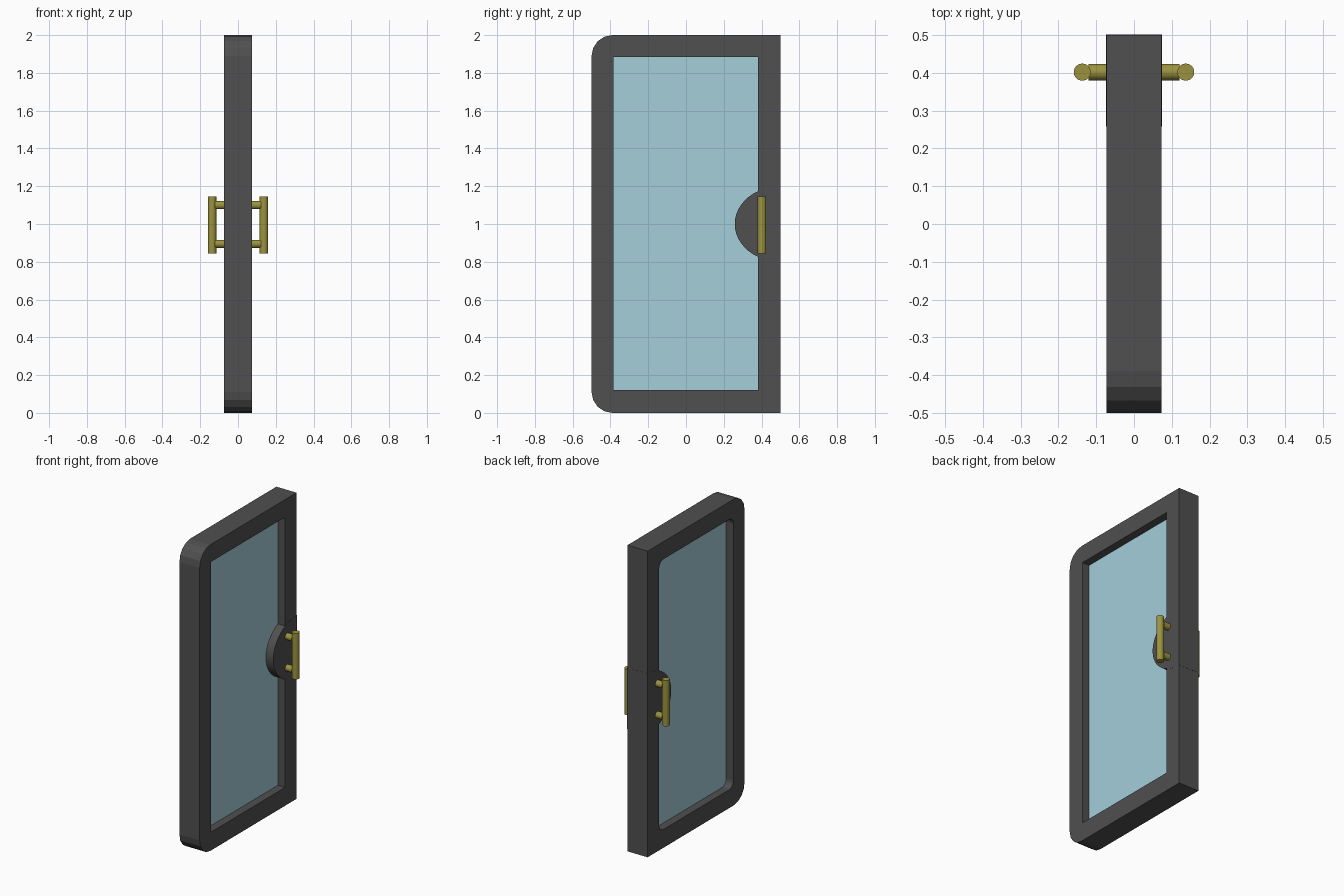
import bpy, bmesh
from math import cos, sin, pi
from mathutils import Matrix

if "Cube" in bpy.data.objects:
    bpy.data.objects.remove(bpy.data.objects["Cube"])


def material(name, color):
    m = bpy.data.materials.new(name)
    m.diffuse_color = (*color, 1)
    m.use_nodes = True
    m.node_tree.nodes["Principled BSDF"].inputs["Base Color"].default_value = m.diffuse_color
    return m


DARK = material("dark_grey", (0.08, 0.08, 0.08))
GLASS = material("pale_blue", (0.37, 0.62, 0.70))
BRASS = material("brass", (0.33, 0.29, 0.05))


def finish(name, bm, mat, smooth=False):
    bmesh.ops.remove_doubles(bm, verts=bm.verts, dist=1e-5)
    bmesh.ops.recalc_face_normals(bm, faces=bm.faces)
    mesh = bpy.data.meshes.new(name)
    bm.to_mesh(mesh)
    bm.free()
    ob = bpy.data.objects.new(name, mesh)
    bpy.context.collection.objects.link(ob)
    mesh.materials.append(mat)
    if smooth:
        bpy.context.view_layer.objects.active = ob
        ob.select_set(True)
        bpy.ops.object.shade_smooth_by_angle(angle=0.7)
        ob.select_set(False)
    return ob


def rounded_loop(bm, x, y0, y1, z0, z1, r_left, r_right, seg=4):
    """Rectangle loop in the YZ plane with separate left/right corner radii."""
    verts = []
    corners = [(y1, z1, -1, -1, r_right), (y0, z1, 1, -1, r_left),
               (y0, z0, 1, 1, r_left), (y1, z0, -1, 1, r_right)]
    for k, (y, z, sy, sz, r) in enumerate(corners):
        for i in range(seg + 1):
            a = (k + i / seg) * pi / 2
            verts.append(bm.verts.new((x, y + sy * r + r * cos(a), z + sz * r + r * sin(a))))
    return verts


# Frame: closed sweep of loops; opening square on one side, rounded on the other
T = 0.073
outer = (-0.5, 0.5, 0, 2, 0.11, 0)
inner = (-0.385, 0.382, 0.12, 1.885)
bm = bmesh.new()
loops = [rounded_loop(bm, x, *dims) for x, dims in (
    (T, outer), (T, (*inner, 0, 0)), (0, (*inner, 0, 0)),
    (0, (*inner, 0.045, 0.045)), (-T, (*inner, 0.045, 0.045)), (-T, outer))]
for k, a in enumerate(loops):
    b = loops[(k + 1) % len(loops)]
    for i in range(len(a)):
        j = (i + 1) % len(a)
        bm.faces.new((a[i], a[j], b[j], b[i]))
bmesh.ops.dissolve_degenerate(bm, dist=1e-5, edges=bm.edges)
finish("door_frame", bm, DARK)

# Glass pane, edges buried in the frame
bm = bmesh.new()
bmesh.ops.create_cube(bm, size=1, matrix=Matrix.Translation((0, 0, 1))
                      @ Matrix.Diagonal((0.042, 0.79, 1.79, 1)))
finish("glass_pane", bm, GLASS)

# Half-oval handle plate through the full door thickness
bm = bmesh.new()
N = 24
rim = [bm.verts.new((-T - 0.001, 0.501 - 0.243 * sin(pi * i / N), 1 + 0.2 * cos(pi * i / N)))
       for i in range(N + 1)]
face = bm.faces.new(rim)
res = bmesh.ops.extrude_face_region(bm, geom=[face], use_keep_orig=True)
bmesh.ops.translate(bm, vec=(2 * T + 0.002, 0, 0),
                    verts=[v for v in res["geom"] if isinstance(v, bmesh.types.BMVert)])
finish("handle_plate", bm, DARK, True)


def rod(name, center, r, length, along_x=False):
    bm = bmesh.new()
    rot = Matrix.Rotation(pi / 2, 4, 'Y') if along_x else Matrix()
    bmesh.ops.create_cone(bm, cap_ends=True, segments=32, radius1=r, radius2=r,
                          depth=length, matrix=Matrix.Translation(center) @ rot)
    finish(name, bm, BRASS, True)


# Pull handles on both faces
for side, s in (("right", 1), ("left", -1)):
    rod(f"handle_bar_{side}", (s * 0.137, 0.402, 0.995), 0.0225, 0.3)
    for pos, z in (("lower", 0.895), ("upper", 1.1)):
        rod(f"handle_post_{side}_{pos}", (s * 0.095, 0.402, z), 0.0215, 0.052, True)
